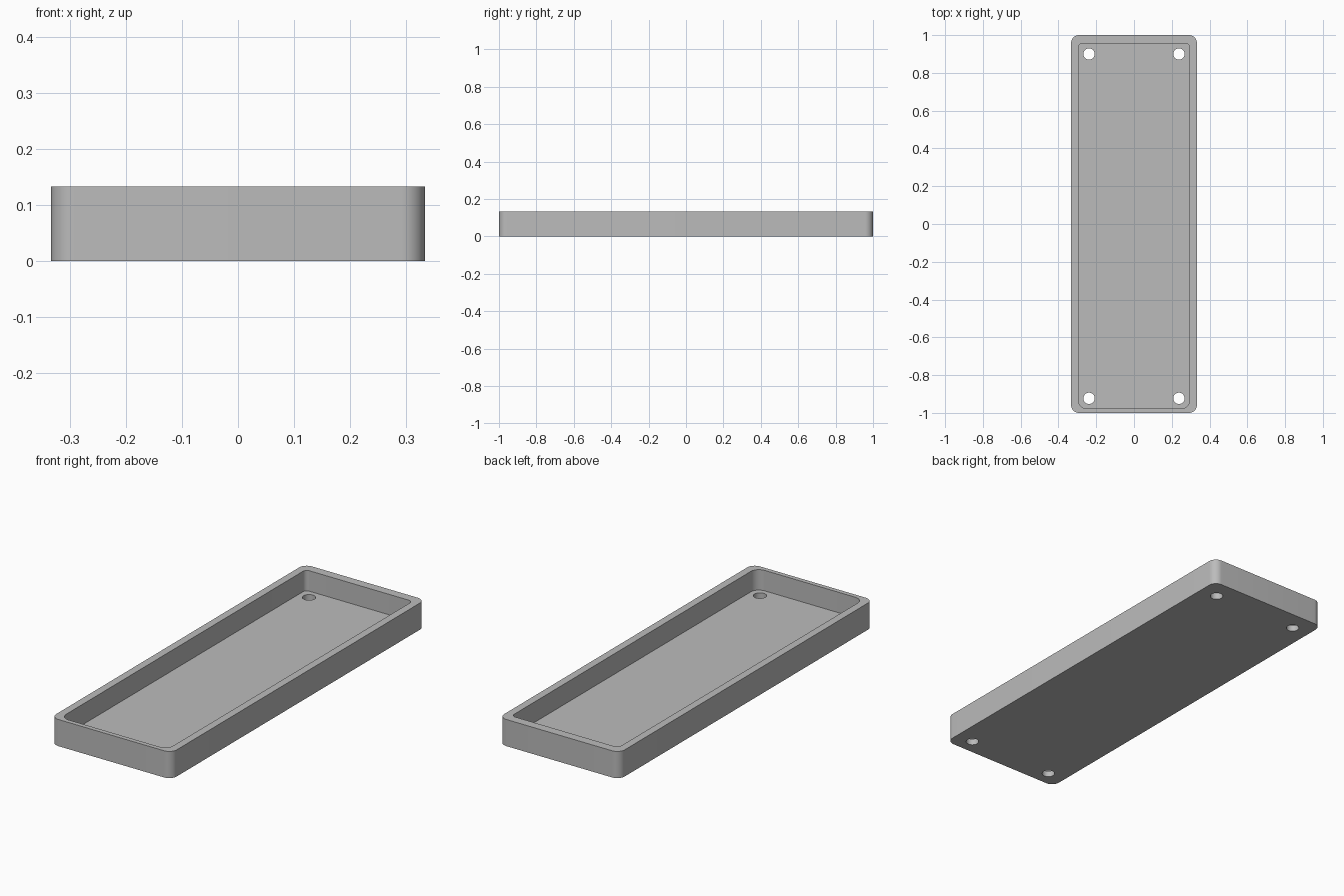
import bpy
import bmesh
from math import cos, sin, pi, radians

cube = bpy.data.objects.get("Cube")
if cube:
    bpy.data.objects.remove(cube, do_unlink=True)

HEIGHT, FLOOR = 0.133, 0.031
HALF_X, HALF_Y, CORNER = 0.333, 1.0, 0.042
POCKET_X, POCKET_FRONT, POCKET_BACK = 0.295, -0.977, 0.955
HOLE_X, HOLE_FRONT, HOLE_BACK, HOLE_R = 0.238, -0.923, 0.9, 0.03

grey = bpy.data.materials.new("matte grey")
grey.use_nodes = True
colour = (0.5, 0.5, 0.5, 1)
grey.diffuse_color = colour
grey.node_tree.nodes["Principled BSDF"].inputs["Base Color"].default_value = colour


def rounded_outline(half_x, front, back, r_front, r_back, steps=12):
    """Counter-clockwise rectangle with rounded corners."""
    corners = [(1, back, r_back, -1), (-1, back, r_back, -1),
               (-1, front, r_front, 1), (1, front, r_front, 1)]
    points = []
    for i, (side, y, r, inward) in enumerate(corners):
        for s in range(steps + 1):
            a = (i + s / steps) * pi / 2
            points.append((side * (half_x - r) + r * cos(a),
                           y + inward * r + r * sin(a)))
    return points


def prism(name, outline, z0, z1):
    """Solid extruded upward from a flat outline."""
    bm = bmesh.new()
    face = bm.faces.new([bm.verts.new((x, y, z0)) for x, y in outline])
    ext = bmesh.ops.extrude_face_region(bm, geom=[face], use_keep_orig=True)
    verts = [g for g in ext["geom"] if isinstance(g, bmesh.types.BMVert)]
    bmesh.ops.translate(bm, verts=verts, vec=(0, 0, z1 - z0))
    bmesh.ops.recalc_face_normals(bm, faces=bm.faces)
    mesh = bpy.data.meshes.new(name)
    bm.to_mesh(mesh)
    bm.free()
    mesh.materials.append(grey)
    obj = bpy.data.objects.new(name, mesh)
    bpy.context.collection.objects.link(obj)
    return obj


# Outer block of the tray
tray = prism("tray", rounded_outline(HALF_X, -HALF_Y, HALF_Y, CORNER, CORNER),
             0, HEIGHT)

# Pocket, with wider corners at the front than at the back
cutters = [prism("pocket_cutter",
                 rounded_outline(POCKET_X, POCKET_FRONT, POCKET_BACK, 0.045, 0.022),
                 FLOOR, HEIGHT + 0.1)]

# Four screw holes through the floor
circle = [(HOLE_R * cos(2 * pi * i / 40), HOLE_R * sin(2 * pi * i / 40))
          for i in range(40)]
for x in (-HOLE_X, HOLE_X):
    for y in (HOLE_FRONT, HOLE_BACK):
        cutters.append(prism("hole_cutter", [(x + u, y + v) for u, v in circle],
                             -0.1, FLOOR + 0.05))

# Cut, then drop the cutters
bpy.context.view_layer.objects.active = tray
tray.select_set(True)
for cutter in cutters:
    mod = tray.modifiers.new("cut", "BOOLEAN")
    mod.operation = "DIFFERENCE"
    mod.solver = "EXACT"
    mod.object = cutter
    bpy.ops.object.modifier_apply(modifier=mod.name)
    bpy.data.objects.remove(cutter, do_unlink=True)

bpy.ops.object.shade_smooth_by_angle(angle=radians(30))
